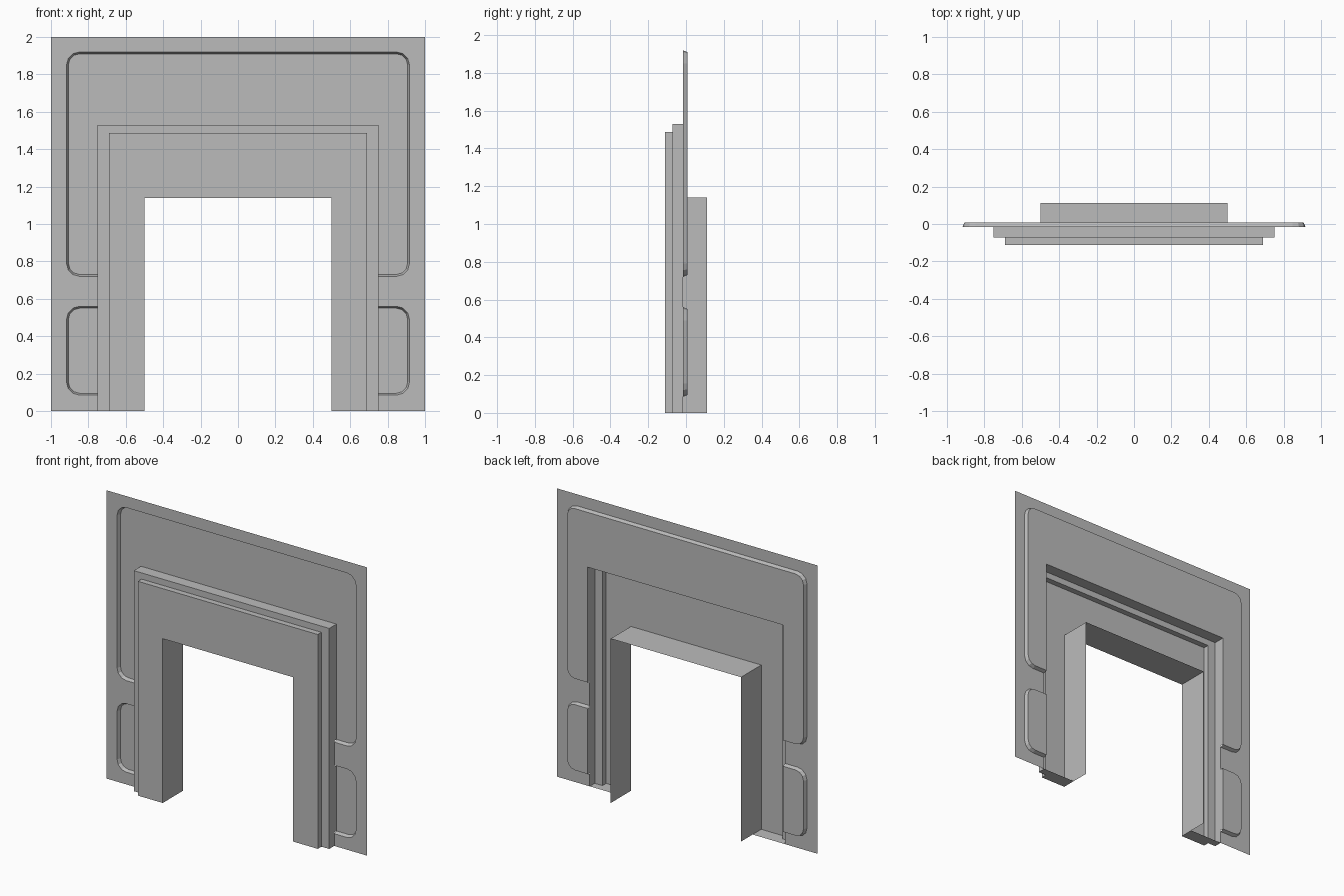
import bpy, bmesh
from math import sin, cos, pi

cube = bpy.data.objects.get("Cube")
if cube:
    bpy.data.objects.remove(cube)

GREY = (0.5, 0.5, 0.5, 1)
mat = bpy.data.materials.new("plain grey")
mat.use_nodes = True
mat.diffuse_color = GREY
mat.node_tree.nodes["Principled BSDF"].inputs["Base Color"].default_value = GREY

WALL_Y, PANEL_Y = -0.016, 0.008      # wall face and recessed panel face
STEP_Y, FRONT_Y, BACK_Y = -0.071, -0.111, 0.111
FX, FZ = 0.75, 1.53                  # outer size of the door frame
SLOPE = 0.01                         # width of the sloped panel edge


def corner(x, z, r, start):
    """Quarter arc, clockwise from angle start, in (x, z)."""
    return [(x + r * cos(start - k * pi / 6), z + r * sin(start - k * pi / 6))
            for k in range(4)]


def upper_edge(d):
    r, x = 0.07 - d, 0.917 - 0.07
    return ([(0, 1.92 - d)] + corner(x, 1.85, r, pi / 2)
            + corner(x, 0.79, r, 0) + [(FX, 0.72 + d)])


def lower_edge(d):
    r, x = 0.07 - d, 0.917 - 0.07
    return ([(FX, 0.56 - d)] + corner(x, 0.49, r, pi / 2)
            + corner(x, 0.155, r, 0) + [(FX, 0.085 + d)])


def at_y(points, y):
    return [(x, y, z) for x, z in points]


def face(bm, points):
    bm.faces.new([bm.verts.new(p) for p in points])


def strip(bm, a, b):
    for i in range(len(a) - 1):
        face(bm, (a[i], a[i + 1], b[i + 1], b[i]))


def finish(name, bm):
    """Weld, face the front, and mirror across the centre."""
    bmesh.ops.remove_doubles(bm, verts=bm.verts, dist=0.0001)
    bmesh.ops.recalc_face_normals(bm, faces=bm.faces)
    bm.normal_update()
    if sum(f.normal.y * f.calc_area() for f in bm.faces) > 0:
        bmesh.ops.reverse_faces(bm, faces=bm.faces)
    mesh = bpy.data.meshes.new(name)
    bm.to_mesh(mesh)
    bm.free()
    mesh.materials.append(mat)
    obj = bpy.data.objects.new(name, mesh)
    bpy.context.collection.objects.link(obj)
    mirror = obj.modifiers.new("Mirror", "MIRROR")
    mirror.use_axis[0] = True
    return obj


# Wall sheet around the panels
bm = bmesh.new()
outline = upper_edge(0) + lower_edge(0) + [(FX, 0), (1, 0), (1, 2), (0, 2)]
face(bm, at_y(outline, WALL_Y))
finish("wall", bm)

# Recessed panels: floor, sloped edge and the short return against the frame
for name, edge, inner in (("upper_panel", upper_edge, [(FX, FZ), (0, FZ)]),
                          ("lower_panel", lower_edge, [])):
    bm = bmesh.new()
    floor = edge(SLOPE)
    face(bm, at_y(floor + inner, PANEL_Y))
    strip(bm, at_y(edge(0), WALL_Y), at_y(floor, PANEL_Y))
    back = [floor[-1]] + (inner or [floor[0]])
    strip(bm, at_y(back, PANEL_Y), at_y(back, WALL_Y))
    finish(name, bm)

# Stepped door frame with its deep inner lining
bm = bmesh.new()
profile = [(FX, FZ, WALL_Y), (FX, FZ, STEP_Y), (0.69, 1.487, STEP_Y),
           (0.69, 1.487, FRONT_Y), (0.5, 1.14, FRONT_Y), (0.5, 1.14, BACK_Y)]
rows = [at_y([(x, 0), (x, z), (0, z)], y) for x, z, y in profile]
for a, b in zip(rows, rows[1:]):
    strip(bm, a, b)
# Foot cap closing the hollow leg
face(bm, [row[0] for row in rows[:5]] + [(0.5, WALL_Y, 0)])
finish("door_frame", bm)
